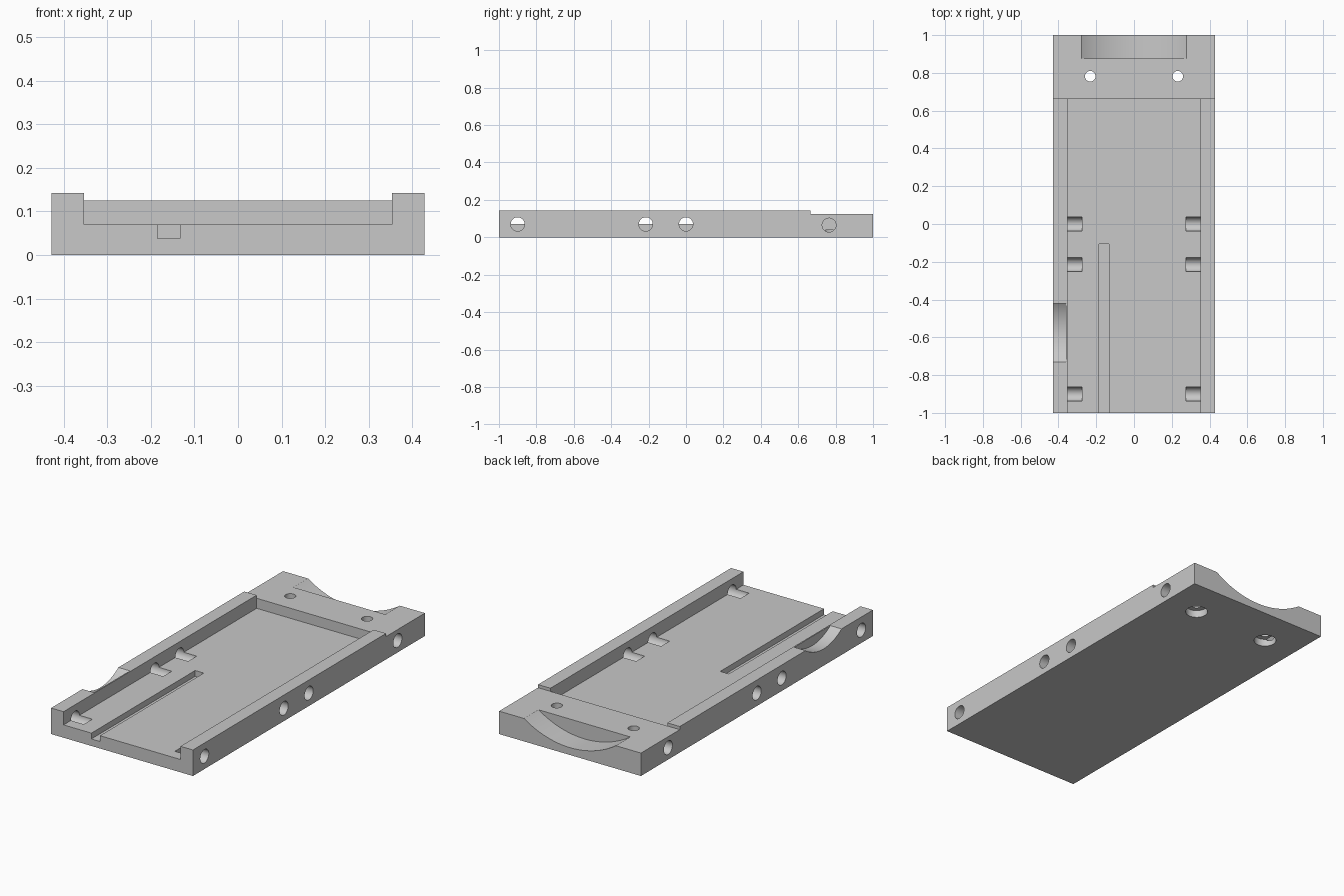
import bpy
import math

old = bpy.data.objects.get("Cube")
if old:
    bpy.data.objects.remove(old, do_unlink=True)

grey = bpy.data.materials.new("plain grey")
grey.use_nodes = True
grey.diffuse_color = (0.58, 0.58, 0.58, 1)
grey.node_tree.nodes["Principled BSDF"].inputs["Base Color"].default_value = (0.58, 0.58, 0.58, 1)

HALF_W, TOP, BACK_TOP, FLOOR = 0.428, 0.142, 0.125, 0.07
WALL, STEP_Y = 0.353, 0.665


def box(name, x, y, z):
    """Box from (min, max) pairs."""
    pairs = (x, y, z)
    bpy.ops.mesh.primitive_cube_add(size=1, location=[sum(p) / 2 for p in pairs])
    ob = bpy.context.object
    ob.name = name
    ob.scale = [p[1] - p[0] for p in pairs]
    bpy.ops.object.transform_apply(location=True, rotation=True, scale=True)
    return ob


def rod(name, r, centre, length, rot=(0, 0, 0), sides=48):
    bpy.ops.mesh.primitive_cylinder_add(vertices=sides, radius=r, depth=length,
                                        location=centre, rotation=rot)
    ob = bpy.context.object
    ob.name = name
    bpy.ops.object.transform_apply(location=True, rotation=True, scale=True)
    return ob


def arc_radius(half, sag):
    return (half * half + sag * sag) / (2 * sag)


def cut(cutter):
    mod = body.modifiers.new("cut", "BOOLEAN")
    mod.operation = "DIFFERENCE"
    mod.solver = "EXACT"
    mod.object = cutter
    bpy.context.view_layer.objects.active = body
    bpy.ops.object.modifier_apply(modifier=mod.name)
    bpy.data.objects.remove(cutter, do_unlink=True)


# Tray block
body = box("tray_body", (-HALF_W, HALF_W), (-1, 1), (0, TOP))
body.data.materials.append(grey)

# Lower rear deck, open channel and cable groove
cut(box("deck_cut", (-1, 1), (STEP_Y, 2), (BACK_TOP, 1)))
cut(box("channel_cut", (-WALL, WALL), (-2, STEP_Y), (FLOOR, 1)))
cut(box("groove_cut", (-0.185, -0.133), (-2, -0.105), (0.038, 1)))

# Rounded cradle in the rear edge
sag = 0.085
r = arc_radius(0.277, sag)
cut(rod("cradle_cut", r, (0, 1.375, BACK_TOP - sag + r), 1, (math.pi / 2, 0, 0), 128))

# Shallow sloped nick in front of the cradle
sag = 0.013
r = arc_radius(0.065, sag)
tilt = math.atan(0.3)
cut(rod("nick_cut", r, (0, 0.83 + 0.1 * math.cos(tilt), BACK_TOP - sag + r + 0.1 * math.sin(tilt)),
        0.2, (math.pi / 2 + tilt, 0, 0), 96))

# Finger scoop in the right wall
sag = 0.05
r = arc_radius(0.155, sag)
cut(rod("scoop_cut", r, (-0.45, -0.575, TOP - sag + r), 0.18, (0, math.pi / 2, 0), 96))

for side in (-1, 1):
    # Cross holes through the walls, and a blind one in the rear block
    for y, z in ((-0.9, FLOOR), (-0.215, FLOOR), (0, FLOOR), (0.765, 0.065)):
        cut(rod("side_hole_cut", 0.037, (side * 0.375, y, z), 0.2, (0, math.pi / 2, 0)))
    # Screw holes with counterbores underneath
    cut(rod("screw_hole_cut", 0.028, (side * 0.232, 0.782, 0.1), 0.4))
    cut(rod("counterbore_cut", 0.057, (side * 0.232, 0.782, 0), 0.08))

bpy.ops.object.select_all(action="DESELECT")
body.select_set(True)
bpy.context.view_layer.objects.active = body
bpy.ops.object.shade_smooth_by_angle(angle=math.radians(20))
